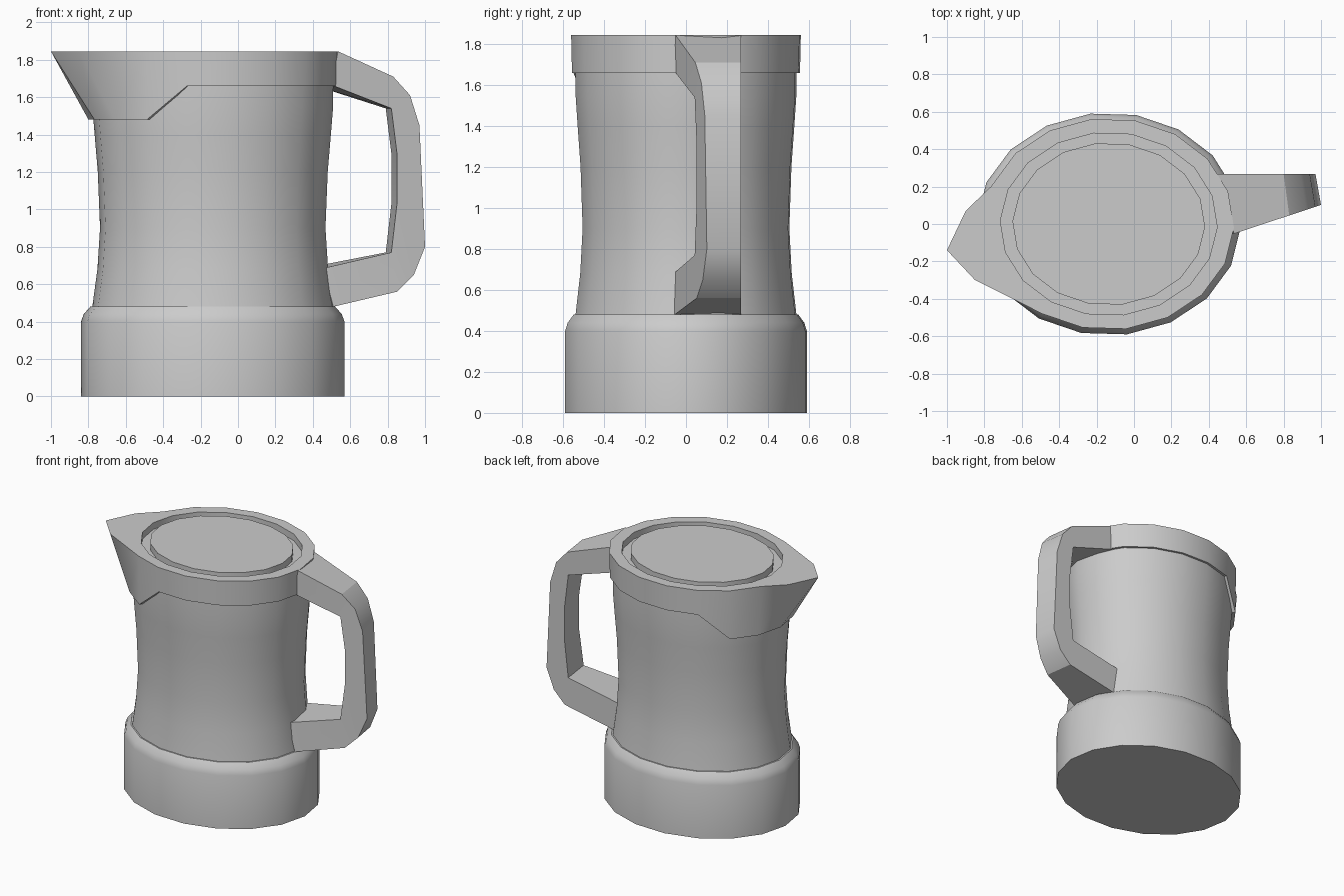
import bpy, bmesh, math

if "Cube" in bpy.data.objects:
    bpy.data.objects.remove(bpy.data.objects["Cube"])

CX, RATIO, SIDES, START = -0.135, 0.845, 18, -2.0


def ring_points(rx, z):
    """Elliptical ring around the jug axis; z is a height or a list of heights."""
    pts = []
    for i in range(SIDES):
        a = math.radians(START + i * 360 / SIDES)
        h = z[i] if isinstance(z, list) else z
        pts.append((CX + rx * math.cos(a), rx * RATIO * math.sin(a), h))
    return pts


def loft(name, sections, angle):
    """Skin closed sections in order and cap both ends."""
    bm = bmesh.new()
    rings = [[bm.verts.new(p) for p in s] for s in sections]
    n = len(rings[0])
    for a, b in zip(rings, rings[1:]):
        for i in range(n):
            j = (i + 1) % n
            bm.faces.new((a[i], a[j], b[j], b[i]))
    bm.faces.new(rings[0][::-1])
    bm.faces.new(rings[-1])
    bmesh.ops.remove_doubles(bm, verts=bm.verts, dist=0.0005)
    bmesh.ops.recalc_face_normals(bm, faces=bm.faces)
    me = bpy.data.meshes.new(name)
    bm.to_mesh(me)
    bm.free()
    ob = bpy.data.objects.new(name, me)
    bpy.context.collection.objects.link(ob)
    bpy.ops.object.select_all(action='DESELECT')
    ob.select_set(True)
    bpy.context.view_layer.objects.active = ob
    bpy.ops.object.shade_smooth_by_angle(angle=math.radians(angle))
    return ob


# Base with rounded shoulder
base = [(0.705, 0), (0.705, 0.40), (0.69, 0.44), (0.655, 0.48), (0.60, 0.48)]
loft("base", [ring_points(r, z) for r, z in base], 40)

# Waisted body
body = [(0.645, 0.475), (0.617, 0.68), (0.603, 0.9), (0.615, 1.2),
        (0.632, 1.4), (0.644, 1.55), (0.645, 1.70)]
loft("body", [ring_points(r, z) for r, z in body], 35)

# Collar: dips below the spout, and its top edge is pulled out into the spout
low = [1.48 if 7 <= i <= 12 else 1.66 for i in range(SIDES)]
TOP = 1.845
rim = ring_points(0.67, TOP)
for i, (x, y) in {8: (-0.765, 0.20), 9: (-0.90, 0.07),
                  10: (-1.0, -0.14), 11: (-0.85, -0.30)}.items():
    rim[i] = (x, y, TOP)
collar = [ring_points(0.58, low), ring_points(0.665, low), rim]
# Lid groove and centre disc
for r, z in [(0.58, TOP), (0.58, TOP - 0.05), (0.515, TOP - 0.05), (0.515, TOP)]:
    collar.append(ring_points(r, z))
loft("collar_spout_and_lid", collar, 30)

# Handle: pairs of (outer, inner) profile points, wide at the roots
stations = [((0.535, 1.845), (0.50, 1.665)), ((0.83, 1.71), (0.82, 1.54)),
            ((0.92, 1.61), (0.82, 1.54)), ((0.97, 1.45), (0.85, 1.30)),
            ((1.0, 0.80), (0.85, 1.03)), ((0.94, 0.65), (0.82, 0.77)),
            ((0.85, 0.56), (0.82, 0.77)), ((0.51, 0.48), (0.455, 0.685))]
sections = []
for k, ((ox, oz), (ix, iz)) in enumerate(stations):
    back = 0.10 if k in (0, len(stations) - 1) else 0.03
    front = lambda x: max(-0.055, -0.05 + (x - 0.54) * 0.33)
    sections.append([(ox, front(ox), oz), (ox - back, 0.268, oz),
                     (ix - back, 0.268, iz), (ix, front(ix), iz)])
loft("handle", sections, 25)
